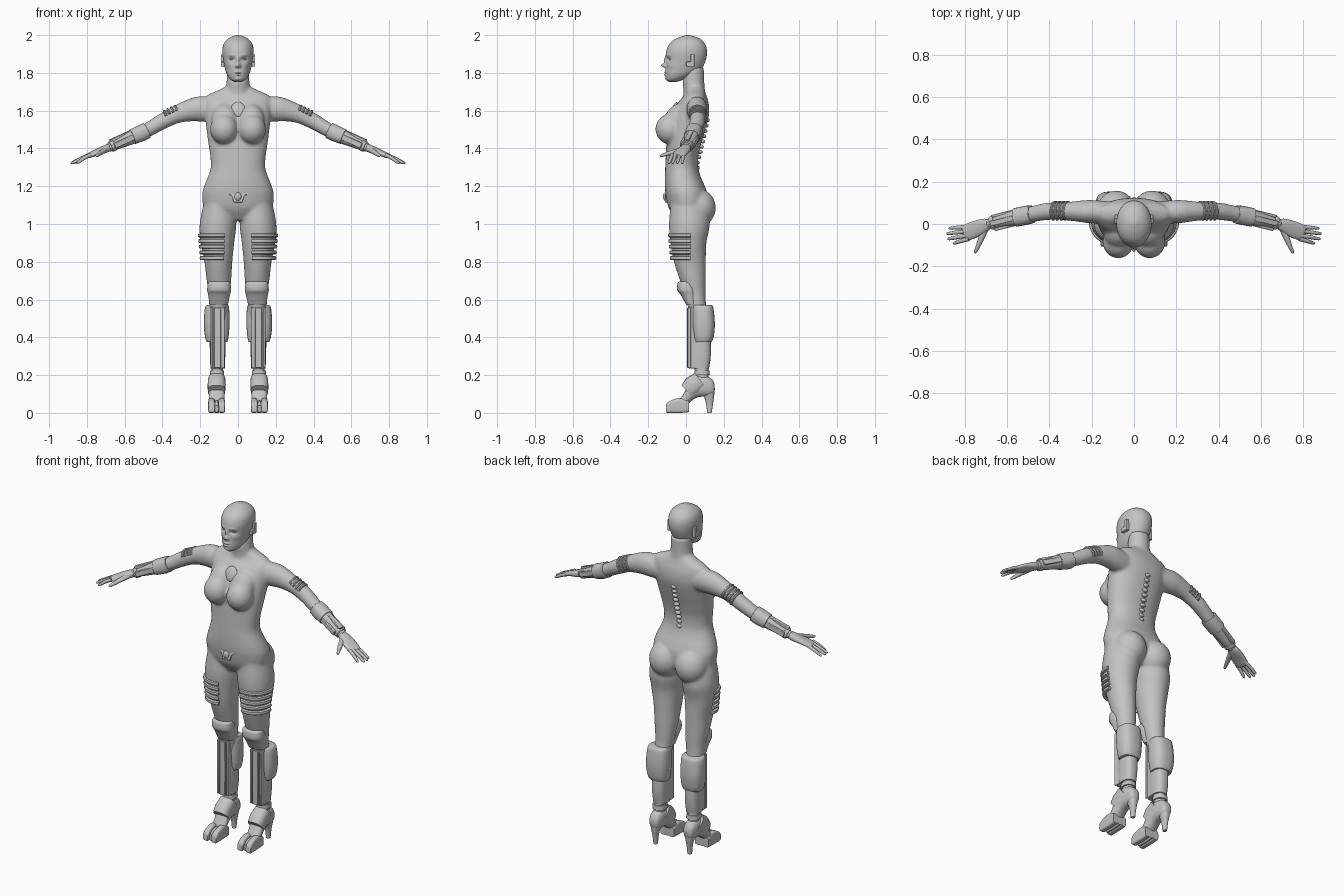
import bpy, bmesh, math
from mathutils import Vector, Matrix

GREY = bpy.data.materials.new("grey")
GREY.diffuse_color = (0.55, 0.55, 0.55, 1)


def smooth_rows(rows, steps):
    """Catmull-Rom interpolation of rows of numbers."""
    out = []
    for i in range(len(rows) - 1):
        a, b, c, d = (rows[max(0, min(len(rows) - 1, i + k))] for k in (-1, 0, 1, 2))
        for s in range(steps):
            t = s / steps
            out.append([0.5 * (2 * q + (r - p) * t + (2 * p - 5 * q + 4 * r - w) * t * t
                               + (3 * q - p - 3 * r + w) * t ** 3)
                        for p, q, r, w in zip(a, b, c, d)])
    return out + [list(rows[-1])]


def skin(bm, centres, n, p):
    """Skin rings given as (centre, u, v); p < 1 makes the section boxier."""
    rings = []
    for c, u, v in centres:
        ring = []
        for k in range(n):
            a = 2 * math.pi * k / n
            x, y = math.cos(a), math.sin(a)
            x, y = math.copysign(abs(x) ** p, x), math.copysign(abs(y) ** p, y)
            ring.append(bm.verts.new(c + u * x + v * y))
        rings.append(ring)
    faces = [bm.faces.new((r[k], r[(k + 1) % n], q[(k + 1) % n], q[k]))
             for r, q in zip(rings, rings[1:]) for k in range(n)]
    faces += [bm.faces.new(rings[0]), bm.faces.new(rings[-1])]
    bmesh.ops.recalc_face_normals(bm, faces=faces)


def zloft(bm, rows, side=1, n=32, p=1.0, steps=5):
    """Rows: z, centre x, half width, front y, back y."""
    skin(bm, [(Vector((side * cx, (f + b) / 2, z)), Vector((max(hx, .001), 0, 0)),
               Vector((0, max((b - f) / 2, .001), 0)))
              for z, cx, hx, f, b in smooth_rows(rows, steps)], n, p)


def yloft(bm, rows, side=1, n=24, p=.8, steps=4):
    """Rows: y, centre x, half width, bottom z, top z."""
    skin(bm, [(Vector((side * cx, y, (b + t) / 2)), Vector((hx, 0, 0)), Vector((0, 0, (t - b) / 2)))
              for y, cx, hx, b, t in smooth_rows(rows, steps)], n, p)


def tube(bm, rows, side=1, n=16, p=1.0, steps=4):
    """Rows: x, y, z, level radius, upright radius, along any path."""
    pts = smooth_rows(rows, steps)
    pos = [Vector((side * r[0], r[1], r[2])) for r in pts]
    rings = []
    for i, r in enumerate(pts):
        t = (pos[min(i + 1, len(pos) - 1)] - pos[max(i - 1, 0)]).normalized()
        u = t.cross(Vector((0, 0, 1))).normalized()
        rings.append((pos[i], u * r[3], u.cross(t) * r[4]))
    skin(bm, rings, n, p)


def ball(bm, c, r, tilt=0):
    m = Matrix.Translation(c) @ Matrix.Rotation(tilt, 4, 'X') @ Matrix.Diagonal((*r, 1))
    bmesh.ops.create_uvsphere(bm, u_segments=24, v_segments=16, radius=1, matrix=m)


def box(bm, c, size, rot=Matrix.Identity(4)):
    bmesh.ops.create_cube(bm, size=1, matrix=Matrix.Translation(c) @ rot @ Matrix.Diagonal((*size, 1)))


def finish(name, bm, bevel=0, voxel=0, angle=40):
    me = bpy.data.meshes.new(name)
    bm.to_mesh(me)
    bm.free()
    ob = bpy.data.objects.new(name, me)
    bpy.context.collection.objects.link(ob)
    me.materials.append(GREY)
    if voxel:
        m = ob.modifiers.new("blend", 'REMESH')
        m.mode, m.voxel_size, m.use_smooth_shade = 'VOXEL', voxel, True
        m = ob.modifiers.new("soften", 'SMOOTH')
        m.factor, m.iterations = .5, 8
        return
    if bevel:
        m = ob.modifiers.new("bevel", 'BEVEL')
        m.width, m.segments = bevel, 2
    bpy.ops.object.select_all(action='DESELECT')
    ob.select_set(True)
    bpy.context.view_layer.objects.active = ob
    bpy.ops.object.shade_smooth_by_angle(angle=math.radians(angle))


def both(name, build, **kw):
    """One object holding a part for both sides."""
    bm = bmesh.new()
    for s in (-1, 1):
        build(bm, s)
    finish(name, bm, **kw)


# body: torso, neck, limbs, bust and seat blended together
bm = bmesh.new()
zloft(bm, [(1.02, 0, .09, -.05, .07), (1.08, 0, .175, -.09, .11), (1.15, 0, .19, -.107, .115),
           (1.2, 0, .179, -.112, .1), (1.25, 0, .159, -.112, .078), (1.3, 0, .144, -.11, .065),
           (1.36, 0, .147, -.107, .065), (1.42, 0, .156, -.104, .078), (1.5, 0, .166, -.095, .102),
           (1.58, 0, .175, -.074, .122), (1.64, 0, .178, -.044, .12), (1.68, 0, .165, -.01, .108),
           (1.705, 0, .11, 0, .1), (1.725, 0, .07, 0, .095)], n=48, p=.9)
zloft(bm, [(1.62, 0, .085, -.02, .1), (1.7, 0, .068, -.013, .1), (1.75, 0, .061, -.018, .097),
           (1.83, 0, .058, -.01, .095)])
for s in (-1, 1):
    ball(bm, (s * .074, -.085, 1.502), (.074, .077, .08))
    ball(bm, (s * .07, -.055, 1.55), (.07, .06, .09), -.4)
    ball(bm, (s * .085, .065, 1.085), (.092, .093, .1))
    tube(bm, [(.1, .055, 1.6, .05, .06), (.2, .058, 1.609, .055, .067), (.26, .06, 1.6, .05, .058),
              (.33, .06, 1.578, .042, .047), (.4, .06, 1.543, .041, .042), (.48, .047, 1.497, .038, .038),
              (.55, .032, 1.465, .04, .039), (.62, .017, 1.432, .033, .031), (.69, .0, 1.402, .026, .024)],
         s, n=24)
    zloft(bm, [(1.12, .1, .08, -.08, .1), (1.0, .106, .097, -.09, .125), (.9, .109, .089, -.082, .108),
               (.8, .104, .074, -.064, .105), (.7, .101, .065, -.032, .105), (.64, .1, .057, -.01, .105),
               (.58, .102, .051, .005, .106), (.5, .105, .046, .02, .122), (.38, .107, .038, .025, .125),
               (.28, .108, .034, .03, .115), (.22, .11, .032, .047, .121), (.15, .112, .03, .05, .12)], s)
finish("body", bm, voxel=.008)

# head with sculpted face features: x, z, width, height, outward depth
bm = bmesh.new()
zloft(bm, [(1.752, 0, .018, -.09, -.05), (1.765, 0, .04, -.104, -.01), (1.79, 0, .058, -.108, .04),
           (1.82, 0, .068, -.108, .082), (1.85, 0, .075, -.106, .098), (1.88, 0, .08, -.106, .108),
           (1.91, 0, .083, -.105, .111), (1.94, 0, .08, -.096, .107), (1.965, 0, .069, -.077, .092),
           (1.985, 0, .047, -.045, .067), (1.997, 0, .02, -.01, .03), (2.0, 0, .002, .008, .012)],
      n=128, p=.95, steps=8)
bumps = [(0, 1.84, .011, .011, .025), (0, 1.868, .009, .018, .012), (0, 1.804, .016, .005, .007),
         (0, 1.79, .014, .005, .008), (0, 1.797, .02, .002, -.004), (0, 1.768, .014, .009, .005)]
for s in (-1, 1):
    bumps += [(s * .032, 1.872, .016, .009, -.013), (s * .032, 1.894, .02, .006, .004),
              (s * .046, 1.842, .014, .013, .004), (s * .012, 1.834, .006, .006, .006)]
for v in bm.verts:
    if v.co.y < -.02:
        x, z = v.co.x, v.co.z
        v.co.y -= sum(d * math.exp(-((x - a) / w) ** 2 - ((z - c) / h) ** 2) for a, c, w, h, d in bumps)
finish("head", bm, angle=70)
both("eyes", lambda bm, s: ball(bm, (s * .032, -.077, 1.871), (.014, .013, .007)))


# ear devices
def ear(bm, s):
    box(bm, (s * .081, .035, 1.866), (.02, .02, .065))
    box(bm, (s * .081, .018, 1.847), (.02, .034, .027))


both("ear_blocks", ear, bevel=.003)


# hands: palm, four fingers and thumb
def hand(bm, s):
    tube(bm, [(.68, .002, 1.406, .022, .02), (.705, -.006, 1.396, .032, .02), (.75, -.025, 1.379, .039, .016),
              (.795, -.042, 1.36, .037, .012), (.803, -.045, 1.357, .03, .008)], s, n=20, p=.85)
    for y, tx, ty in ((-.013, .875, -.02), (-.033, .885, -.045), (-.053, .88, -.07), (-.071, .855, -.09)):
        tube(bm, [(.78, y, 1.367, .01, .01), ((.78 + tx) / 2, (y + ty) / 2, 1.347, .0095, .0095),
                  (tx - .008, ty, 1.325, .007, .007), (tx, ty, 1.321, .002, .002)], s, n=10)
    tube(bm, [(.7, -.02, 1.393, .015, .013), (.722, -.07, 1.38, .014, .012), (.738, -.108, 1.369, .01, .01),
              (.749, -.133, 1.361, .007, .007), (.751, -.138, 1.359, .002, .002)], s, n=12)


both("hands", hand, angle=60)


# forearm cuffs and panels
def cuff(bm, s):
    tube(bm, [(.482, .046, 1.496, .043, .043), (.51, .041, 1.482, .045, .044), (.56, .031, 1.461, .044, .041)],
         s, n=20, p=.85, steps=1)
    tube(bm, [(.655, .009, 1.417, .033, .03), (.675, .004, 1.408, .032, .029)], s, n=20, p=.85, steps=1)
    d = Vector((s * .16, -.04, -.072)).normalized()
    rot = d.to_track_quat('X', 'Z').to_matrix().to_4x4()
    mid = Vector((s * .595, .022, 1.444))
    for off, size in (((0, 0, .03), (.16, .026, .016)), ((0, .032, 0), (.15, .014, .03)),
                      ((0, -.032, 0), (.15, .014, .03))):
        box(bm, mid + rot.to_3x3() @ Vector(off), size, rot)


both("forearm_guards", cuff, bevel=.003)


# ribbed bands on upper arms and thighs
def arm_bands(bm, s):
    d = Vector((.9, 0, -.42)).normalized()
    up = Vector((.42, 0, .9)).normalized()
    for i in range(4):
        c = Vector((.315, .06, 1.583)) + d * (.021 * i)
        arc = [c + up * (.046 * math.sin(a)) + Vector((0, .043 * math.cos(a), 0))
               for a in (math.radians(-25 + 15 * k) for k in range(13))]
        tube(bm, [(*q, .007, .007) for q in arc], s, n=8, steps=1)


def thigh_bands(bm, s):
    for i in range(5):
        z, g = .82 + .03 * i, .0025 * i
        arc = [(.108 + (.084 + g) * math.cos(a), .012 + (.087 + g) * math.sin(a), z)
               for a in (math.radians(-112 + 8 * k) for k in range(16))]
        tube(bm, [(*q, .011, .011) for q in arc], s, n=10, p=.8, steps=1)


both("arm_bands", arm_bands)
both("thigh_bands", thigh_bands)

# knee pads, calf shells and lower greaves
both("knee_pads", lambda bm, s: zloft(bm, [
    (.695, .1, .054, -.036, .05), (.685, .1, .06, -.045, .05), (.65, .1, .063, -.046, .06),
    (.625, .1, .058, -.028, .06), (.57, .102, .048, .002, .06)], s, p=.85))
both("calf_shells", lambda bm, s: zloft(bm, [
    (.57, .108, .056, .035, .138), (.555, .111, .064, .033, .145), (.47, .113, .068, .033, .153),
    (.4, .112, .062, .04, .146), (.375, .111, .054, .045, .136)], s, p=.8, steps=3))
both("lower_greaves", lambda bm, s: zloft(bm, [
    (.4, .108, .042, .025, .13), (.31, .108, .041, .022, .132), (.235, .108, .038, .025, .122)],
    s, p=.75, steps=3))


# shin plates with raised rails
def shin(bm, s):
    box(bm, (s * .108, .033, .398), (.072, .034, .325))
    for dx, w, y in ((-.031, .012, .017), (.031, .012, .017), (0, .036, .015)):
        box(bm, (s * .108 + dx, y, .398), (w, .018, .32))


both("shin_plates", shin, bevel=.003)


# high heeled boots: upper, instep strap, split toe and heel
def boot(bm, s):
    yloft(bm, [(.152, .112, .018, .11, .15), (.14, .112, .03, .095, .175), (.11, .112, .037, .088, .195),
               (.06, .112, .041, .082, .2), (.025, .113, .042, .06, .175), (-.005, .113, .041, .03, .115),
               (-.03, .113, .04, .008, .075)], s)
    tube(bm, [(.1125, .075, .175, .046, .046), (.1135, .035, .142, .048, .054), (.1135, .005, .115, .046, .042)],
         s, p=.75, n=20, steps=1)
    for dx, hx, cut in ((-.027, .018, 0), (.027, .018, 0), (0, .01, .012)):
        yloft(bm, [(.015, s * .113 + dx, hx, .004, .06), (-.03, s * .113 + dx, hx, 0, .078 - cut),
                   (-.07, s * .113 + dx, hx, 0, .07 - cut), (-.097 + cut, s * .113 + dx, hx, 0, .055 - cut),
                   (-.106 + cut, s * .113 + dx, hx * .85, .004, .04)], p=.5)
    zloft(bm, [(.13, .112, .03, .075, .153), (.09, .112, .022, .093, .149), (.05, .112, .014, .106, .143),
               (0, .112, .011, .112, .136)], s, n=16, p=.7)


both("boots", boot)
both("ankle_rings", lambda bm, s: zloft(bm, [(.225, .111, .036, .045, .124), (.2, .111, .038, .043, .126)],
                                        s, p=.8, steps=1))

# spine knobs
bm = bmesh.new()
for i in range(11):
    z = 1.27 + .028 * i
    y = .06 + .055 * max(0, (z - 1.33) / .23) ** .9
    ball(bm, (0, y, z), (.017, .013, .011), -.3)
finish("spine_knobs", bm)

# chest disc and pelvis plate
bm = bmesh.new()
ball(bm, (0, -.064, 1.607), (.038, .012, .042), -.4)
finish("chest_disc", bm)
bm = bmesh.new()
outline = [(-.07, 1.185), (.07, 1.185), (.062, 1.165), (.035, 1.15), (.022, 1.115), (-.022, 1.115),
           (-.035, 1.15), (-.062, 1.165)]
face = bm.faces.new([bm.verts.new((x, -.113 + 2.5 * x * x, z)) for x, z in outline])
ext = bmesh.ops.extrude_face_region(bm, geom=[face])["geom"]
for v in ext:
    if isinstance(v, bmesh.types.BMVert):
        v.co.y += .025
ball(bm, (0, -.11, 1.145), (.018, .012, .022))
bmesh.ops.recalc_face_normals(bm, faces=bm.faces)
finish("pelvis_plate", bm, bevel=.002)
